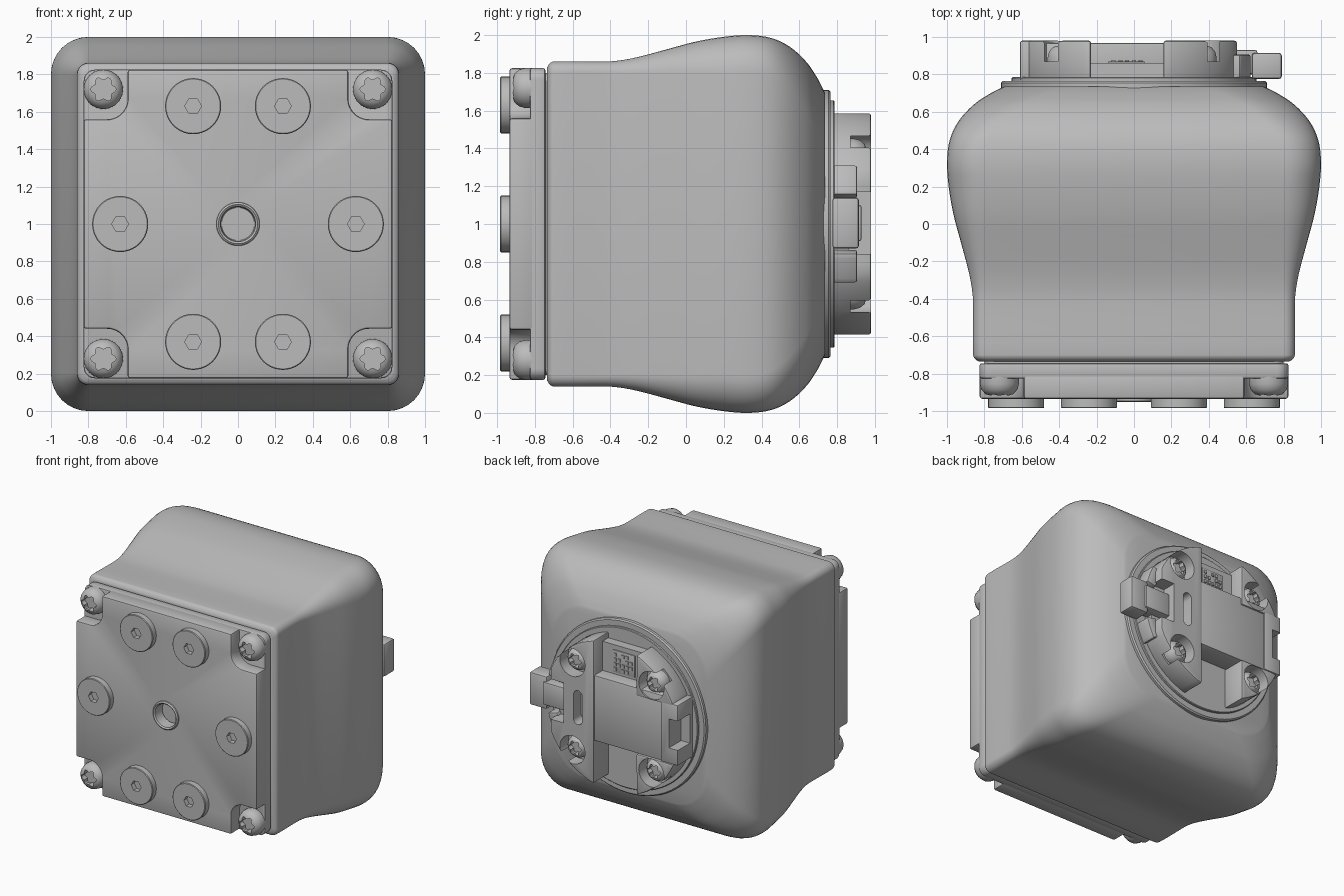
import bpy, bmesh
from math import sin, cos, pi, radians

if "Cube" in bpy.data.objects:
    bpy.data.objects.remove(bpy.data.objects["Cube"], do_unlink=True)

grey = bpy.data.materials.new("housing_grey")
grey.use_nodes = True
grey.diffuse_color = (0.5, 0.5, 0.5, 1)
grey.node_tree.nodes["Principled BSDF"].inputs["Base Color"].default_value = (0.5, 0.5, 0.5, 1)
MID = 1.0      # height of the centre axis
parts = []


def make(name, bm, keep=True):
    bmesh.ops.recalc_face_normals(bm, faces=bm.faces)
    mesh = bpy.data.meshes.new(name)
    bm.to_mesh(mesh)
    bm.free()
    mesh.materials.append(grey)
    obj = bpy.data.objects.new(name, mesh)
    bpy.context.collection.objects.link(obj)
    if keep:
        parts.append(obj)
    return obj


def loft(name, rings, caps=True, closed=False, keep=True):
    """Skin a row of equal rings of 3D points."""
    bm = bmesh.new()
    rows = [[bm.verts.new(p) for p in ring] for ring in rings]
    n = len(rows[0])
    pairs = list(zip(rows, rows[1:]))
    if closed:
        pairs.append((rows[-1], rows[0]))
    for a, b in pairs:
        for i in range(n):
            j = (i + 1) % n
            bm.faces.new((a[i], a[j], b[j], b[i]))
    if caps and not closed:
        bm.faces.new(rows[0])
        bm.faces.new(rows[-1])
    return make(name, bm, keep)


def bake(obj):
    bpy.context.view_layer.update()
    ev = obj.evaluated_get(bpy.context.evaluated_depsgraph_get())
    mesh = bpy.data.meshes.new_from_object(ev)
    obj.modifiers.clear()
    obj.data = mesh


def prism(name, outline, y0, y1, bevel=0, keep=True):
    """Extrude an outline (x, height from centre) along y."""
    obj = loft(name, [[(x, y, MID + z) for x, z in outline] for y in (y0, y1)], keep=keep)
    if bevel:
        m = obj.modifiers.new("edge", 'BEVEL')
        m.width, m.segments, m.limit_method, m.angle_limit = bevel, 2, 'ANGLE', radians(40)
        bake(obj)
    return obj


def lathe(name, x, z, profile, sides=40, closed=False):
    """Spin (radius, y) points about an axis along y."""
    rings = [[(x + r * cos(2 * pi * i / sides), y, MID + z + r * sin(2 * pi * i / sides))
              for i in range(sides)] for r, y in profile]
    return loft(name, rings, closed=closed)


def cut(obj, outline, y0, y1):
    cutter = prism("cutter", outline, y0, y1, keep=False)
    cutter.hide_render = True
    m = obj.modifiers.new("cut", 'BOOLEAN')
    m.operation, m.solver, m.object = 'DIFFERENCE', 'EXACT', cutter
    bake(obj)
    bpy.data.objects.remove(cutter, do_unlink=True)


def arc(x, z, r, a0, a1, n=10):
    return [(x + r * cos(radians(a0 + (a1 - a0) * i / n)),
             z + r * sin(radians(a0 + (a1 - a0) * i / n))) for i in range(n + 1)]


def circle(x, z, r, n=32):
    return arc(x, z, r, 0, 360 - 360 / n, n - 1)


def rect(x0, x1, z0, z1):
    return [(x0, z0), (x1, z0), (x1, z1), (x0, z1)]


def rounded(h, r, n=8):
    c = h - r
    return (arc(c, c, r, 0, 90, n) + arc(-c, c, r, 90, 180, n)
            + arc(-c, -c, r, 180, 270, n) + arc(c, -c, r, 270, 360, n))


def star(x, z, r):
    return [(x + r * (1 + .16 * cos(6 * t)) * cos(t), z + r * (1 + .16 * cos(6 * t)) * sin(t))
            for t in (2 * pi * i / 36 for i in range(36))]


def screw(name, x, z, base, out, r):
    head = lathe(name, x, z, [(r, base), (r, base + out * .04), (r * .92, base + out * .07),
                              (r * .7, base + out * .095), (r * .4, base + out * .105)])
    cut(head, star(x, z, r * .56), base + out * .055, base + out * .2)


# Housing: rounded squares (y, half size, corner radius) blended along y
keys = [(-.735, .83, .05), (-.722, .85, .055), (-.70, .86, .06), (-.43, .86, .06),
        (-.35, .866, .07), (-.25, .885, .09), (-.1, .925, .13), (.05, .965, .17),
        (.2, .991, .2), (.33, 1, .2), (.45, .985, .21), (.55, .938, .24),
        (.64, .855, .27), (.70, .765, .3), (.735, .695, .32)]


def slope(i, k):
    a, b = keys[max(i - 1, 0)], keys[min(i + 1, len(keys) - 1)]
    return (b[k] - a[k]) / (b[0] - a[0])


def blend(i, t, k):
    a, b = keys[i], keys[i + 1]
    w = b[0] - a[0]
    return ((1 + 2 * t) * (1 - t) ** 2 * a[k] + t * t * (3 - 2 * t) * b[k]
            + w * t * (1 - t) * ((1 - t) * slope(i, k) - t * slope(i + 1, k)))


sections = [(keys[i][0] + t * (keys[i + 1][0] - keys[i][0]), blend(i, t, 1), blend(i, t, 2))
            for i in range(len(keys) - 1) for t in (0, .25, .5, .75)] + [keys[-1]]
loft("housing", [[(x, y, MID + z) for x, z in rounded(h, r)] for y, h, r in sections])

# Front cover: neck, base layer and raised face with scooped corners
prism("cover_neck", rounded(.80, .05), -.77, -.70)
prism("cover_base", rounded(.825, .06), -.825, -.745, .01)
scoop = [(.825, .56)] + arc(.70, .67, .11, 270, 180) + [(.59, .825)]
face = []
for sx, sz in ((1, 1), (-1, 1), (-1, -1), (1, -1)):
    corner = [(sx * x, sz * z) for x, z in scoop]
    face += corner if sx * sz > 0 else corner[::-1]
cover = prism("cover_face", face, -.935, -.80, .014)
cut(cover, circle(0, 0, .1), -1, -.85)
lathe("centre_bushing", 0, 0, [(.118, -.92), (.115, -.945), (.105, -.953), (.094, -.945),
                               (.088, -.86), (.112, -.86)], closed=True)

# Cover screws
for sx in (1, -1):
    for sz in (1, -1):
        screw("cover_screw", sx * .72, sz * .72, -.815, -1, .105)

# Six round feet with hexagonal sockets
for x, z in ((.24, .63), (-.24, .63), (.24, -.63), (-.24, -.63), (.63, 0), (-.63, 0)):
    foot = lathe("mounting_foot", x, z, [(.15, -.92), (.15, -.98), (.145, -.985)])
    cut(foot, circle(x, z, .045, 6), -1.1, -.945)

# Rear flange
lathe("rear_flange", 0, 0, [(.71, .72), (.71, .755), (.70, .765)], 72)
lathe("rear_step", 0, 0, [(.655, .75), (.655, .78), (.65, .785)], 72)

# Rear coupling: left cheek, centre plate, two right lobes
cheek = prism("coupling_cheek", [(min(x, .55), z) for x, z in arc(0, 0, .61, 75, -75, 30)],
              .77, .98, .012)
plate = prism("coupling_plate", rect(-.5, .2, -.24, .30), .77, .968, .01)
bracket = prism("coupling_bracket", rect(-.61, -.45, -.24, .26), .77, .98, .012)
cut(bracket, rect(-.7, -.53, -.11, .13), .82, 1.1)
lobes = {}
for s in (1, -1):
    pts = [(-.23, .24)] + arc(0, 0, .62, 112, 157, 12) + [(-.5, .24)]
    lobes[s] = prism("coupling_lobe", [(x, s * z) for x, z in pts], .77, .98, .012)

# Screw wells and screws in the coupling
for s in (1, -1):
    for target, x in ((cheek, .35), (lobes[s], -.37)):
        cut(target, circle(x, s * .36, .115), .87, 1.1)
        screw("coupling_screw", x, s * .36, .85, 1, .092)
cut(cheek, arc(.3, .1, .04, 0, 180, 8) + arc(.3, -.1, .04, 180, 360, 8), .88, 1.1)
cut(cheek, rect(.43, .8, -.16, .17), .86, 1.1)

# Release tab with side guides
prism("tab_stem", rect(.43, .66, -.09, .1), .80, .93, .012)
prism("tab_head", rect(.63, .79, -.13, .14), .775, .915, .015)
for s in (1, -1):
    guide = arc(0, 0, .645, 14, 29, 6) + arc(0, 0, .56, 29, 14, 6)
    prism("tab_guide", [(x, s * z) for x, z in guide], .77, .905, .01)

# Recessed window with a small dotted plate
prism("window_floor", rect(-.25, .17, .28, .54), .77, .86)
prism("dotted_plate", rect(-.14, .06, .32, .5), .855, .868, .004)
for i in range(5):
    for j in range(4):
        if (i * i + 2 * j + i * j) % 3:
            x, z = -.12 + i * .036, .335 + j * .04
            prism("plate_dot", rect(x, x + .022, z, z + .025), .865, .876)

# Smooth curved faces, keep sharp edges
bpy.ops.object.select_all(action='DESELECT')
for obj in parts:
    obj.select_set(True)
bpy.context.view_layer.objects.active = parts[0]
bpy.ops.object.shade_smooth_by_angle(angle=radians(30))
